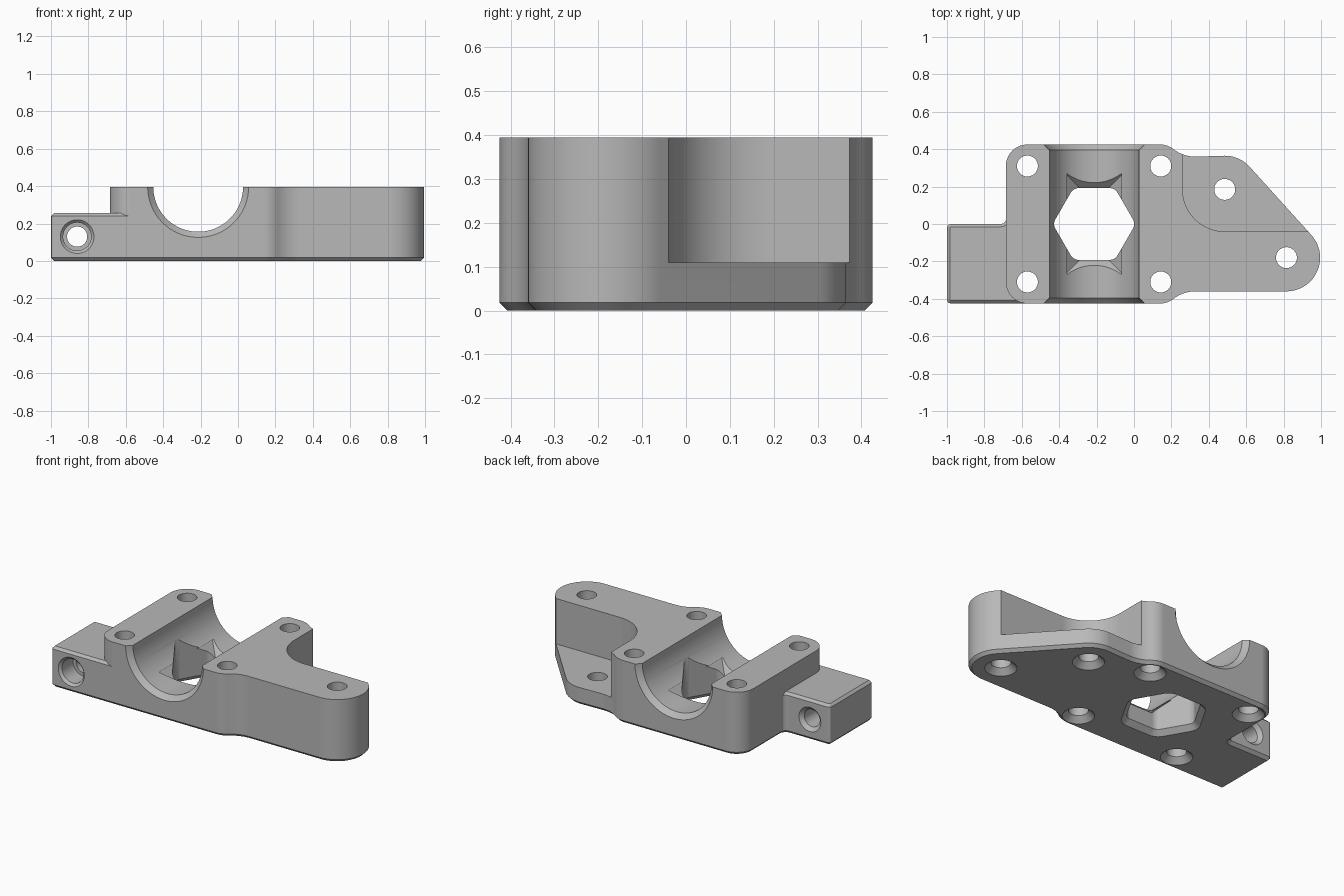
import bpy, bmesh
from math import radians, cos, sin, pi
from mathutils import Matrix, Vector

default = bpy.data.objects.get("Cube")
if default:
    bpy.data.objects.remove(default, do_unlink=True)

HEIGHT = 0.395
CHAMFER = 0.018
TUBE_X = -0.213


def arc(cx, cy, r, start, end, step=5):
    """Points on an arc, angles in degrees."""
    n = max(2, round(abs(end - start) / step))
    angles = [radians(start + (end - start) * i / n) for i in range(n + 1)]
    return [(cx + r * cos(a), cy + r * sin(a)) for a in angles]


def circle(r, n=48):
    return [(r * cos(2 * pi * (i + 0.5) / n), r * sin(2 * pi * (i + 0.5) / n))
            for i in range(n)]


def offset(outline, d):
    """Grow a counter-clockwise outline by d with mitred corners."""
    pts = [Vector(p) for p in outline]
    result = []
    for i, p in enumerate(pts):
        a = (p - pts[i - 1]).normalized()
        b = (pts[(i + 1) % len(pts)] - p).normalized()
        na, nb = Vector((a.y, -a.x)), Vector((b.y, -b.x))
        result.append(p + (na + nb) * d / (1 + na.dot(nb)))
    return result


def solid(name, outline, levels, matrix=Matrix()):
    """Stack copies of an outline at (height, growth) levels into a solid."""
    bm = bmesh.new()
    rings = [[bm.verts.new((p.x, p.y, z)) for p in offset(outline, d)]
             for z, d in levels]
    n = len(outline)
    for low, high in zip(rings, rings[1:]):
        for i in range(n):
            j = (i + 1) % n
            bm.faces.new((low[i], low[j], high[j], high[i]))
    bm.faces.new(rings[0][::-1])
    bm.faces.new(rings[-1])
    bmesh.ops.recalc_face_normals(bm, faces=bm.faces)
    bm.transform(matrix)
    mesh = bpy.data.meshes.new(name)
    bm.to_mesh(mesh)
    bm.free()
    obj = bpy.data.objects.new(name, mesh)
    bpy.context.collection.objects.link(obj)
    return obj


def combine(body, tool, operation="DIFFERENCE"):
    """Apply a boolean and discard the tool."""
    tool.hide_render = True
    mod = body.modifiers.new("combine", "BOOLEAN")
    mod.operation, mod.solver, mod.object = operation, "EXACT", tool
    bpy.context.view_layer.objects.active = body
    bpy.ops.object.modifier_apply(modifier=mod.name)
    bpy.data.objects.remove(tool, do_unlink=True)


along_y = Matrix.Rotation(radians(90), 4, "X")

# Main body: clamp block blending into the arm and the low lug
outline = (arc(-0.57, 0.31, 0.115, 90, 180) + arc(-0.57, -0.31, 0.115, 180, 270)
           + arc(0.14, -0.31, 0.115, 270, 308)
           + arc(0.328, -0.55, 0.19, 128, 90)[1:]
           + arc(0.815, -0.18, 0.18, 270, 402)
           + arc(0.485, 0.185, 0.18, 42, 90)
           + arc(0.328, 0.55, 0.19, 270, 232)
           + arc(0.14, 0.31, 0.115, 52, 90)[1:])
body = solid("clamp_bracket", outline,
             [(0, -CHAMFER), (CHAMFER, 0), (HEIGHT, 0)])

# Side block with a small fillet against the body
block = (arc(-0.98, -0.405, 0.02, 180, 270, 30) + [(-0.55, -0.425), (-0.55, 0.03)]
         + arc(-0.713, 0.03, 0.03, 0, -90, 15) + arc(-0.98, -0.02, 0.02, 90, 180, 30))
side_block = solid("side_block", block,
                   [(0, -CHAMFER), (CHAMFER, 0), (0.24, 0), (0.255, -0.015)])
combine(body, side_block, "UNION")

# Step above the low lug
step = ([(0.26, 0.6)] + arc(0.485, 0.185, 0.225, 180, 270)
        + [(1.2, -0.04), (1.2, 0.6)])
combine(body, solid("lug_step", step, [(0.11, 0), (0.6, 0)]))

# Half-round trough with chamfered ends
combine(body, solid("trough", circle(0.24, 96),
                    [(-0.455, 0.06), (-0.395, 0), (0.395, 0), (0.455, 0.06)],
                    Matrix.Translation((TUBE_X, 0, HEIGHT + 0.001)) @ along_y))

# Rounded hexagonal window, chamfered below and at the trough floor
hexagon = []
for k in range(6):
    a = radians(60 * k)
    hexagon += arc(0.164 * cos(a), 0.164 * sin(a), 0.05, 60 * k - 30, 60 * k + 30, 10)
centre = Matrix.Translation((TUBE_X, 0, 0))
combine(body, solid("hex_window", hexagon,
                    [(-0.02, 0.05), (0.03, 0), (0.6, 0)], centre))
lip = [(-0.075, -0.19), (0.075, -0.19), (0.075, 0.19), (-0.075, 0.19)]
combine(body, solid("window_lip", lip, [(0.125, 0), (0.205, 0.08)], centre))

# Vertical bolt holes, countersunk from below
bolts = [(x, y) for x in (-0.57, 0.143) for y in (-0.31, 0.31)]
bolts += [(0.485, 0.185), (0.815, -0.18)]
for x, y in bolts:
    combine(body, solid("bolt_hole", circle(0.056),
                        [(-0.02, 0.054), (0.034, 0), (0.6, 0)],
                        Matrix.Translation((x, y, 0))))

# Cross hole through the side block, counterbored at the front
combine(body, solid("cross_hole", circle(0.054),
                    [(-0.02, 0.042), (0.022, 0), (0.3, 0), (0.3, 0.021),
                     (0.41, 0.021), (0.445, 0.056)],
                    Matrix.Translation((-0.86, 0, 0.13)) @ along_y))

# Grey finish
grey = bpy.data.materials.new("plain_grey")
grey.use_nodes = True
colour = (0.48, 0.48, 0.48, 1)
grey.diffuse_color = colour
grey.node_tree.nodes["Principled BSDF"].inputs["Base Color"].default_value = colour
body.data.materials.clear()
body.data.materials.append(grey)
for face in body.data.polygons:
    face.material_index = 0

# Smooth curves, crisp edges
bpy.ops.object.select_all(action="DESELECT")
body.select_set(True)
bpy.context.view_layer.objects.active = body
bpy.ops.object.shade_smooth_by_angle(angle=radians(30))
weighted = body.modifiers.new("flat_faces", "WEIGHTED_NORMAL")
weighted.keep_sharp = True
